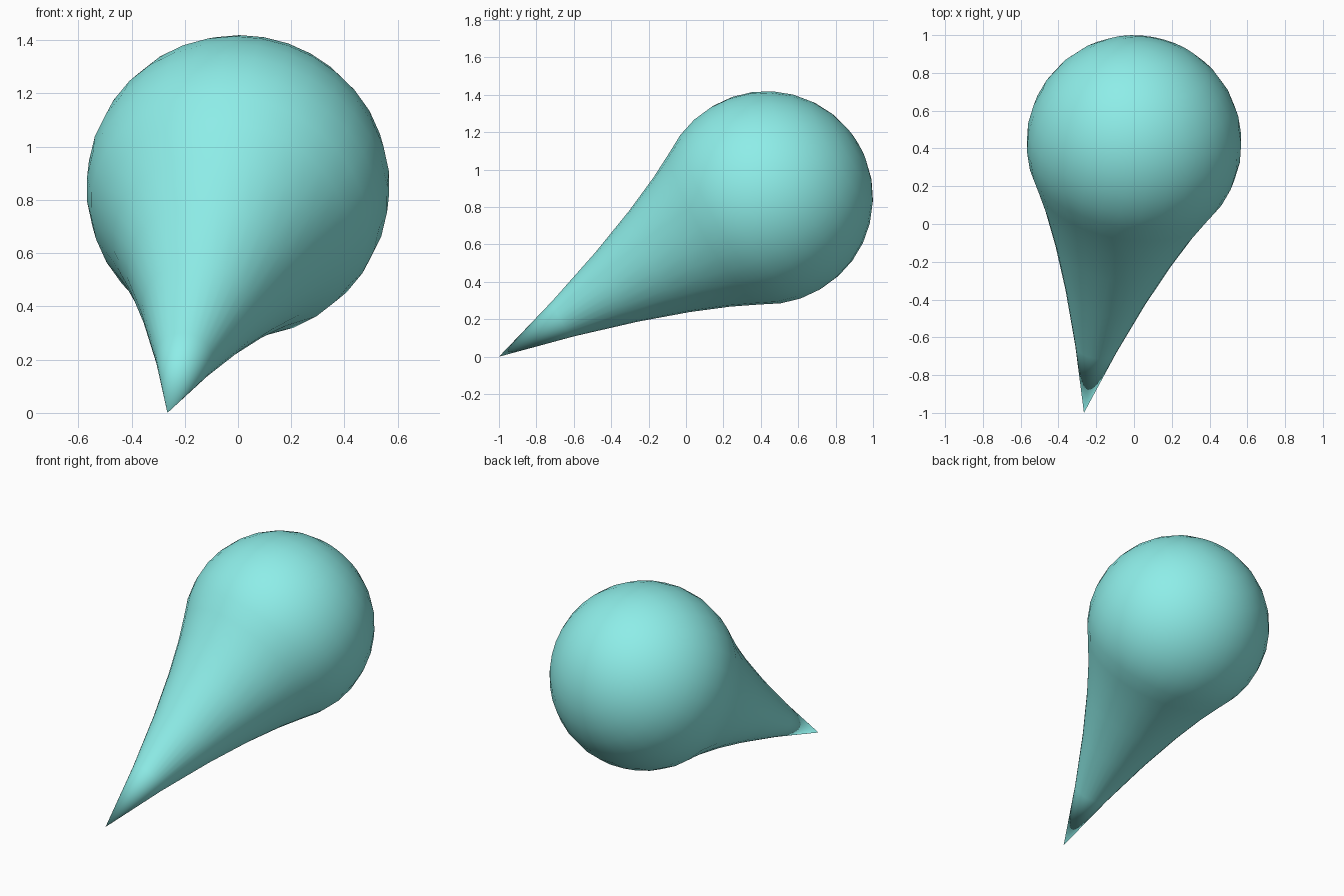
import bpy, bmesh
from mathutils import Vector

if "Cube" in bpy.data.objects:
    bpy.data.objects.remove(bpy.data.objects["Cube"])

R = 0.57                              # ball radius
CENTRE = Vector((0, 0.43, 0.85))
TIP = Vector((-0.265, -1.0, 0.0))
axis = TIP - CENTRE
pull = axis.length - R                # how far the pole is drawn out

# Ball whose pole is pulled into a point with a sharp falloff
bm = bmesh.new()
bmesh.ops.create_uvsphere(bm, u_segments=32, v_segments=16, radius=R)
pole = Vector((0, 0, R))
for v in bm.verts:
    reach = max(0.0, 1 - (v.co - pole).length / R)
    v.co.z += pull * reach ** 2

# Aim the point along the drop axis
rot = axis.to_track_quat('Z', 'Y')
for v in bm.verts:
    v.co = CENTRE + rot @ v.co
for f in bm.faces:
    f.smooth = True

mesh = bpy.data.meshes.new("teardrop")
bm.to_mesh(mesh)
bm.free()
drop = bpy.data.objects.new("teardrop", mesh)
bpy.context.collection.objects.link(drop)

# Turquoise surface
mat = bpy.data.materials.new("turquoise")
mat.diffuse_color = (0.27, 0.85, 0.81, 1)
mat.use_nodes = True
mat.node_tree.nodes["Principled BSDF"].inputs["Base Color"].default_value = mat.diffuse_color
mesh.materials.append(mat)
